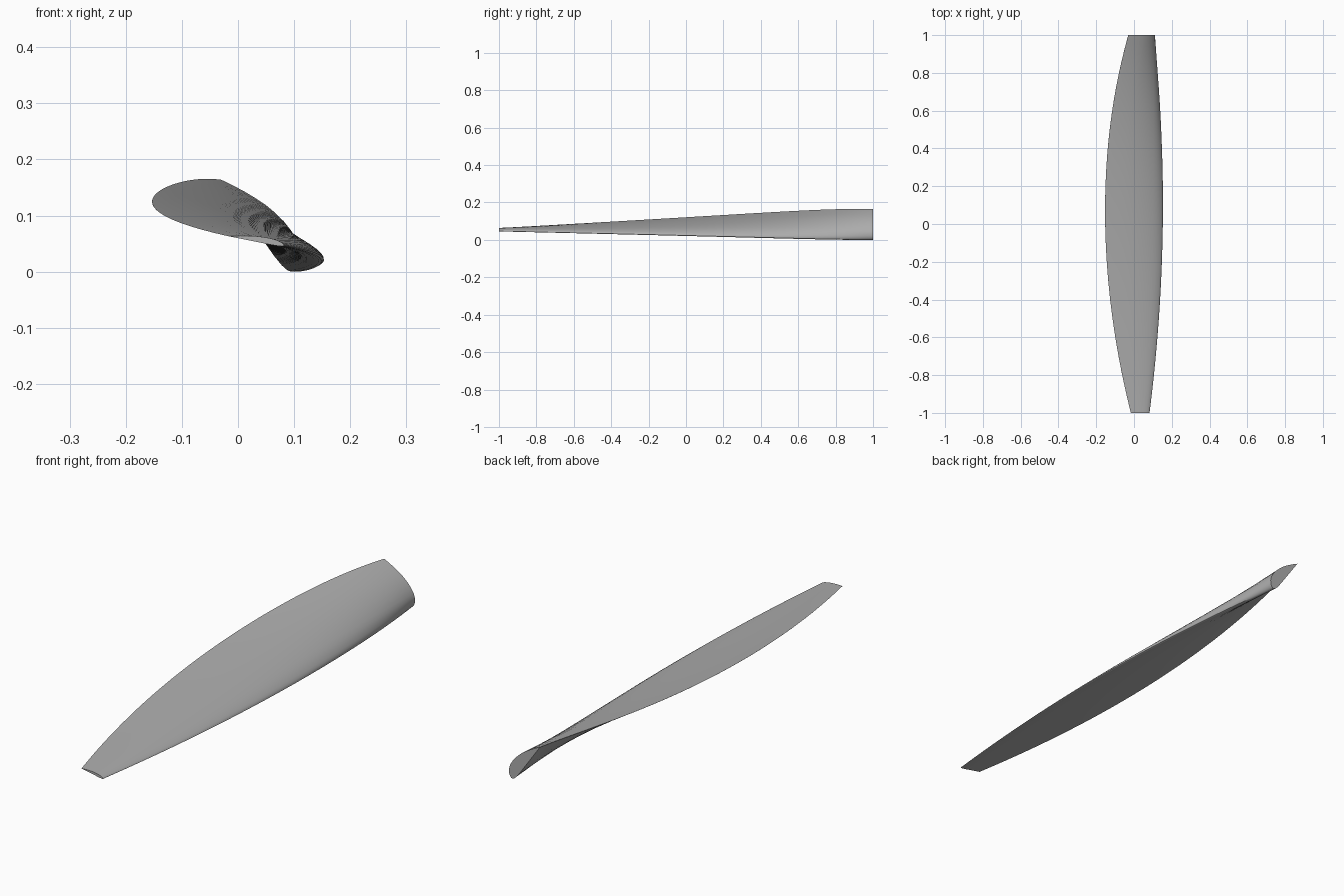
import bpy, bmesh, math

cube = bpy.data.objects.get("Cube")
if cube:
    bpy.data.objects.remove(cube, do_unlink=True)

grey = bpy.data.materials.new("plain grey")
grey.use_nodes = True
colour = (0.42, 0.42, 0.42, 1)
grey.diffuse_color = colour
grey.node_tree.nodes["Principled BSDF"].inputs["Base Color"].default_value = colour

# Flat-bottomed airfoil: (chord fraction, height relative to thickness)
UPPER = [(1, .01), (.95, .13), (.9, .24), (.8, .45), (.7, .63), (.6, .79), (.5, .9),
         (.4, .975), (.3, 1), (.2, .97), (.14, .9), (.1, .82), (.05, .675),
         (.025, .555), (.01, .45)]
LOWER = [(0, .3), (.01, .18), (.025, .125), (.05, .08), (.1, .035), (.2, .003),
         (.4, 0), (.6, 0), (.8, 0), (1, 0)]
PROFILE = UPPER + LOWER
STATIONS = 48
PIVOT_X, PIVOT_Z = .05, .0555


def section(y):
    """Airfoil ring at y, twisted with constant pitch about the third-chord line."""
    angle = math.atan(.2 / (.57 - .43 * y))
    chord = .32 + .054 * y - .166 * y * y
    thick = .031 + .02 * y
    c, s = math.cos(angle), math.sin(angle)
    ring = []
    for along, height in PROFILE:
        a = (1 / 3 - along) * chord
        n = height * thick
        ring.append((PIVOT_X + c * a + s * n, y, PIVOT_Z - s * a + c * n))
    return ring


# Loft the blade from tip to root
bm = bmesh.new()
rings = [[bm.verts.new(p) for p in section(-1 + 2 * i / STATIONS)]
         for i in range(STATIONS + 1)]
count = len(PROFILE)
for a, b in zip(rings, rings[1:]):
    for j in range(count):
        k = (j + 1) % count
        bm.faces.new((a[j], a[k], b[k], b[j]))

# End caps
bm.faces.new(rings[0])
bm.faces.new(rings[-1])
bmesh.ops.recalc_face_normals(bm, faces=bm.faces)

# Stand on the ground and centre
low = min(v.co.z for v in bm.verts)
mid = (min(v.co.x for v in bm.verts) + max(v.co.x for v in bm.verts)) / 2
bmesh.ops.translate(bm, verts=bm.verts, vec=(-mid, 0, -low))

mesh = bpy.data.meshes.new("blade")
bm.to_mesh(mesh)
bm.free()
mesh.materials.append(grey)
blade = bpy.data.objects.new("blade", mesh)
bpy.context.collection.objects.link(blade)

bpy.ops.object.select_all(action="DESELECT")
blade.select_set(True)
bpy.context.view_layer.objects.active = blade
bpy.ops.object.shade_smooth_by_angle(angle=math.radians(40))
